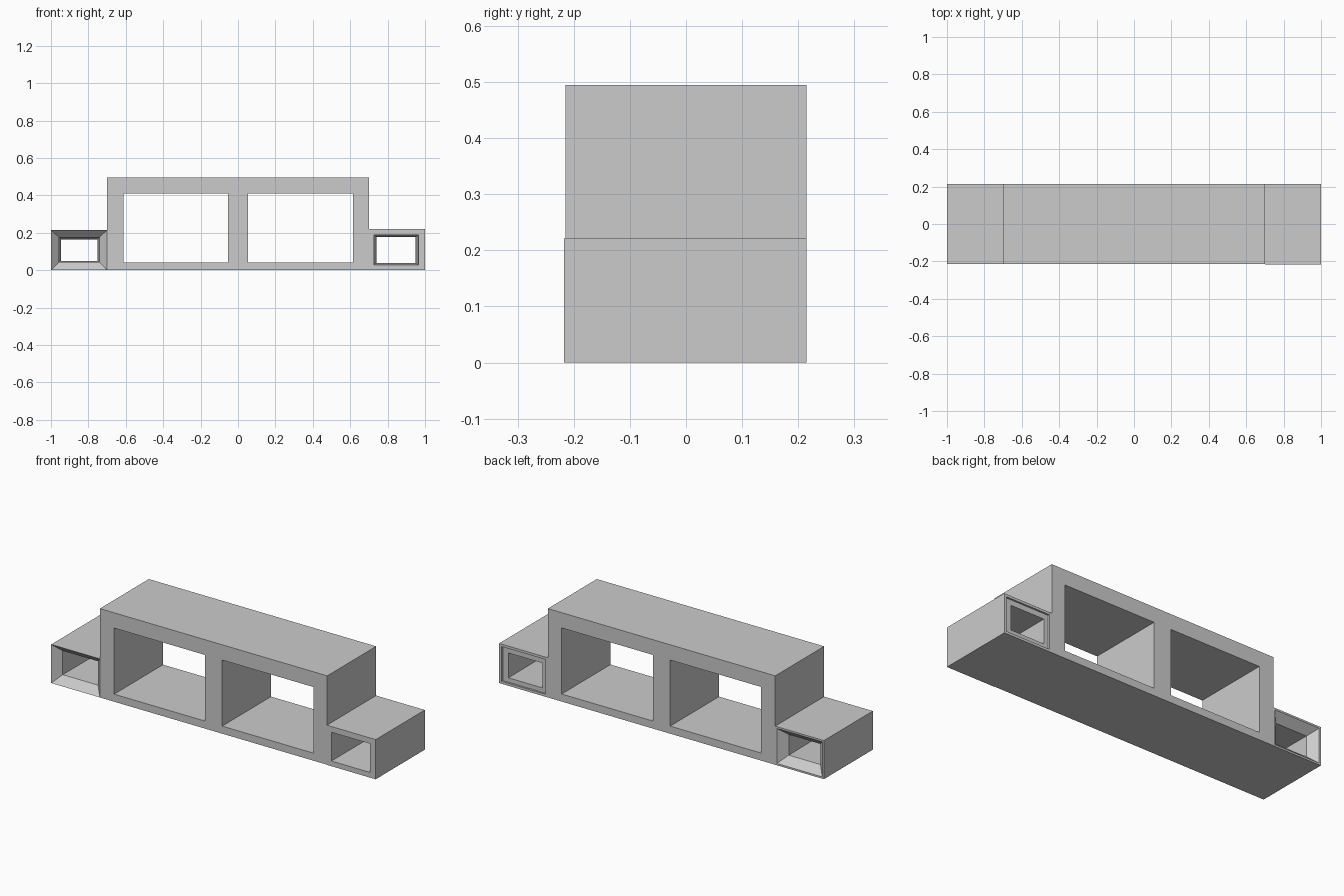
import bpy, bmesh, math

if "Cube" in bpy.data.objects:
    bpy.data.objects.remove(bpy.data.objects["Cube"])

HALF_DEPTH = 0.215


def rect(x0, x1, z0, z1):
    return [(x0, z0), (x1, z0), (x1, z1), (x0, z1)]


def profile_plate(name, loops):
    """Filled front profile with holes, extruded through the depth."""
    cu = bpy.data.curves.new(name, 'CURVE')
    cu.dimensions = '2D'
    cu.fill_mode = 'BOTH'
    cu.extrude = HALF_DEPTH
    for loop in loops:
        sp = cu.splines.new('POLY')
        sp.points.add(len(loop) - 1)
        for p, (x, z) in zip(sp.points, loop):
            p.co = (x, z, 0, 1)
        sp.use_cyclic_u = True
        sp.use_smooth = False
    ob = bpy.data.objects.new(name, cu)
    ob.rotation_euler.x = math.pi / 2
    bpy.context.collection.objects.link(ob)
    bpy.ops.object.select_all(action='DESELECT')
    ob.select_set(True)
    bpy.context.view_layer.objects.active = ob
    bpy.ops.object.convert(target='MESH')
    bm = bmesh.new()
    bm.from_mesh(ob.data)
    bmesh.ops.remove_doubles(bm, verts=bm.verts, dist=1e-5)
    bmesh.ops.recalc_face_normals(bm, faces=bm.faces)
    bm.to_mesh(ob.data)
    bm.free()


def ring_loft(name, sections):
    """Closed tube: rectangular rings (bounds, y) joined in a cycle."""
    bm = bmesh.new()
    rings = [[bm.verts.new((x, y, z)) for x, z in rect(*b)] for b, y in sections]
    for a, b in zip(rings, rings[1:] + rings[:1]):
        for i in range(4):
            j = (i + 1) % 4
            bm.faces.new((a[i], a[j], b[j], b[i]))
    bmesh.ops.recalc_face_normals(bm, faces=bm.faces)
    me = bpy.data.meshes.new(name)
    bm.to_mesh(me)
    bm.free()
    bpy.context.collection.objects.link(bpy.data.objects.new(name, me))


# Tall middle cabinet with two open bays
profile_plate("middle_cabinet", [
    rect(-0.70, 0.70, 0, 0.495),
    rect(-0.612, -0.053, 0.042, 0.41),
    rect(0.053, 0.615, 0.042, 0.41),
])

# Left low cubby: flared mouths on front and back
left = (-1.0, -0.70, 0, 0.215)
ring_loft("left_cubby", [
    (left, HALF_DEPTH),
    (left, -HALF_DEPTH),
    ((-0.957, -0.74, 0.043, 0.176), -0.175),
    ((-0.947, -0.752, 0.050, 0.165), 0.17),
    ((-0.99, -0.71, 0.01, 0.205), HALF_DEPTH),
])

# Right low cubby: flat front opening, tapered tunnel, thin raised rim at the back
right = (0.70, 1.0, 0, 0.221)
rim = (0.715, 0.985, 0.014, 0.207)
ring_loft("right_cubby", [
    (right, HALF_DEPTH),
    (right, -0.217),
    ((0.727, 0.964, 0.029, 0.189), -0.217),
    ((0.741, 0.950, 0.039, 0.177), 0.205),
    (rim, 0.205),
    (rim, HALF_DEPTH),
])
